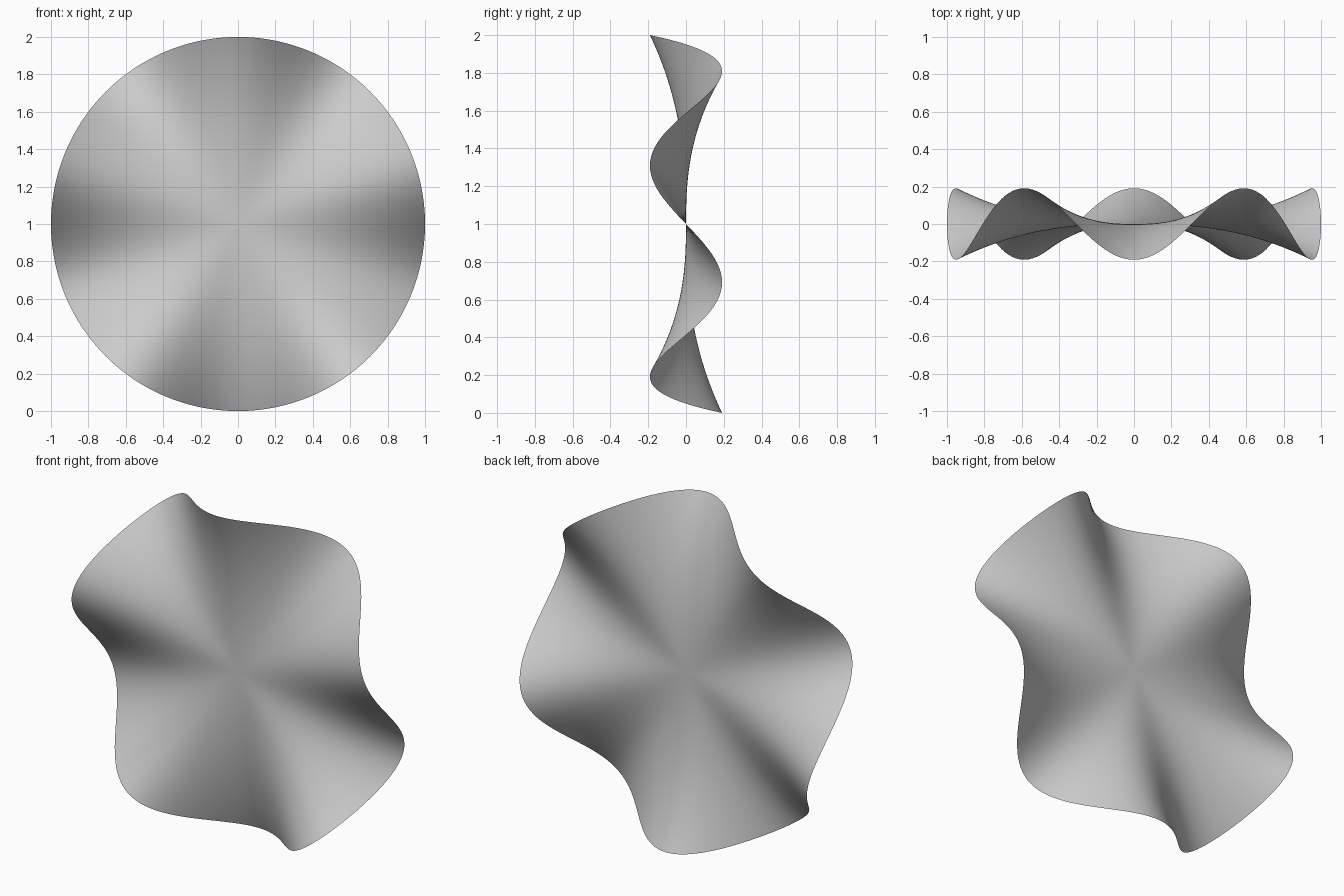
import bpy, bmesh
from math import sin, cos, pi

if "Cube" in bpy.data.objects:
    bpy.data.objects.remove(bpy.data.objects["Cube"])

RINGS, SEGS = 48, 240      # mesh resolution
WAVES, AMP, POWER = 5, 0.191, 2.5


def sheet_point(r, a):
    """Upright disc whose ripple grows toward the rim."""
    return (r * cos(a), -AMP * r ** POWER * sin(WAVES * a), 1 + r * sin(a))


# Rippled round sheet: centre fan plus concentric rings
bm = bmesh.new()
centre = bm.verts.new(sheet_point(0, 0))
rings = [[bm.verts.new(sheet_point(i / RINGS, 2 * pi * j / SEGS)) for j in range(SEGS)]
         for i in range(1, RINGS + 1)]
for j in range(SEGS):
    k = (j + 1) % SEGS
    bm.faces.new((centre, rings[0][j], rings[0][k]))
    for inner, outer in zip(rings, rings[1:]):
        bm.faces.new((inner[j], outer[j], outer[k], inner[k]))
for f in bm.faces:
    f.smooth = True

mesh = bpy.data.meshes.new("rippled_disc")
bm.to_mesh(mesh)
bm.free()
disc = bpy.data.objects.new("rippled_disc", mesh)
bpy.context.collection.objects.link(disc)
